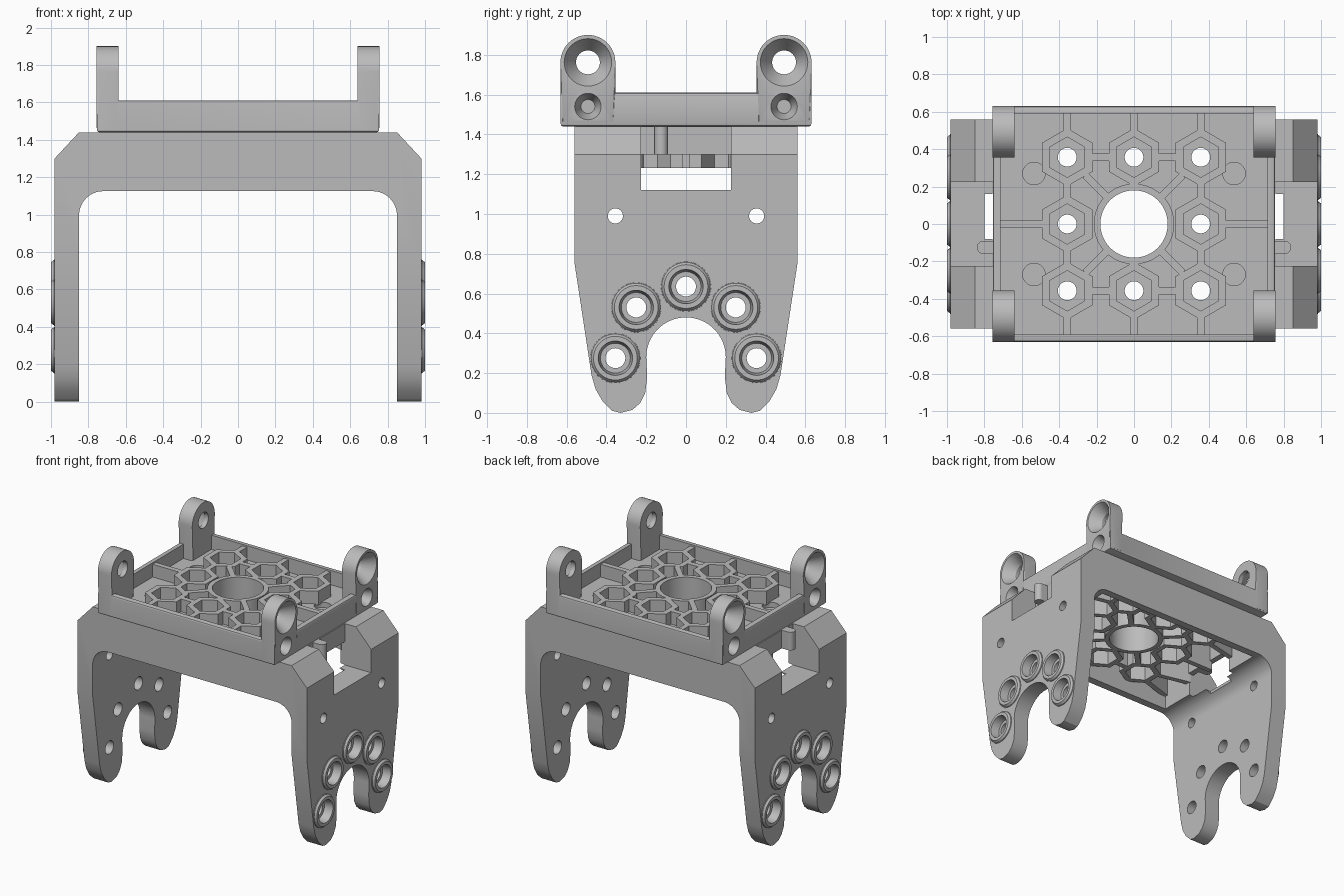
import bpy, bmesh
from math import pi, sin, cos, hypot, atan2
from mathutils import Matrix

if "Cube" in bpy.data.objects:
    bpy.data.objects.remove(bpy.data.objects["Cube"])

grey = bpy.data.materials.new("plain grey")
grey.use_nodes = True
COLOUR = (0.5, 0.5, 0.5, 1)
grey.diffuse_color = COLOUR
grey.node_tree.nodes["Principled BSDF"].inputs["Base Color"].default_value = COLOUR


def finish(name, bm):
    bmesh.ops.recalc_face_normals(bm, faces=bm.faces)
    mesh = bpy.data.meshes.new(name)
    bm.to_mesh(mesh)
    bm.free()
    mesh.materials.append(grey)
    ob = bpy.data.objects.new(name, mesh)
    bpy.context.collection.objects.link(ob)
    return ob


def circle(u, v, r, n=40, start=0.0):
    return [(u + r * cos(start + 2 * pi * i / n), v + r * sin(start + 2 * pi * i / n))
            for i in range(n)]


def arc(u, v, r, a0, a1, n=16):
    return [(u + r * cos(a0 + (a1 - a0) * i / n), v + r * sin(a0 + (a1 - a0) * i / n))
            for i in range(n + 1)]


def rect(u0, u1, v0, v1):
    return [(u0, v0), (u1, v0), (u1, v1), (u0, v1)]


def loft(name, axis, a, pts0, b, pts1=None, bevel=0):
    """Solid between two outlines placed at a and b along an axis."""
    place = {"x": lambda p, t: (t, *p), "y": lambda p, t: (p[0], t, p[1]),
             "z": lambda p, t: (*p, t)}[axis]
    bm = bmesh.new()
    lo = [bm.verts.new(place(p, a)) for p in pts0]
    hi = [bm.verts.new(place(p, b)) for p in (pts1 or pts0)]
    caps = [bm.faces.new(lo), bm.faces.new(hi[::-1])]
    n = len(lo)
    for i in range(n):
        bm.faces.new((lo[i], lo[(i + 1) % n], hi[(i + 1) % n], hi[i]))
    if bevel:
        edges = {e for f in caps for e in f.edges}
        bmesh.ops.bevel(bm, geom=list(edges), offset=bevel, segments=2,
                        affect="EDGES", profile=0.5)
    return finish(name, bm)


def ring(name, u, v, z0, z1, ro, ri, n, start):
    """Upright tube with n sides."""
    bm = bmesh.new()
    loops = [[bm.verts.new((x, y, z)) for x, y in circle(u, v, r, n, start)]
             for r, z in ((ro, z0), (ro, z1), (ri, z1), (ri, z0))]
    for k in range(4):
        p, q = loops[k], loops[(k + 1) % 4]
        for i in range(n):
            j = (i + 1) % n
            bm.faces.new((p[i], p[j], q[j], q[i]))
    return finish(name, bm)


def boolean(target, tool, operation="DIFFERENCE"):
    mod = target.modifiers.new("cut", "BOOLEAN")
    mod.operation, mod.object, mod.solver = operation, tool, "EXACT"
    bpy.context.view_layer.objects.active = target
    bpy.ops.object.modifier_apply(modifier=mod.name)
    bpy.data.objects.remove(tool)


def join(name, parts):
    bpy.ops.object.select_all(action="DESELECT")
    for p in parts:
        p.select_set(True)
    bpy.context.view_layer.objects.active = parts[0]
    bpy.ops.object.join()
    parts[0].name = name
    return parts[0]


# Bracket: arched front outline intersected with the leg outline
half = [(0.85, 1.44), (0.98, 1.30), (0.98, -0.1), (0.85, -0.1)] + arc(0.72, 0.995, 0.13, 0, pi / 2)
bracket = loft("bracket", "y", -0.7, half + [(-x, z) for x, z in half[::-1]], 0.7)
leg = [(0.56, 1.6), (0.56, 0.75), (0.475, 0.19), (0.455, 0.12), (0.42, 0.06), (0.37, 0.01),
       (0.33, 0), (0.27, 0.015), (0.23, 0.05), (0.205, 0.1), (0.195, 0.18)]
leg += arc(0, 0.28, 0.2, 0, pi / 2 - 0.1, 12)
boolean(bracket, loft("cut", "x", -1.2, leg + [(-y, z) for y, z in leg[::-1]], 1.2), "INTERSECT")

# Central opening and side notches
boolean(bracket, loft("cut", "z", 0.9, rect(-0.72, 0.72, -0.5, 0.5), 1.6))
for s in (-1, 1):
    boolean(bracket, loft("cut", "x", s * 0.6, rect(-0.225, 0.225, 1.12, 1.6), s * 1.2))
    slot = rect(*sorted((s * 0.6, s * 0.8)), -0.08, 0.16)
    boolean(bracket, loft("cut", "z", 0.9, slot, 1.3))

# Screw bosses and holes in the legs
bosses = [(0, 0.635), (0.25, 0.53), (-0.25, 0.53), (0.355, 0.275), (-0.355, 0.275)]
for y, z in bosses:
    for s in (-1, 1):
        boolean(bracket, loft("boss", "x", s * 0.95, circle(y, z, 0.125), s * 0.985), "UNION")
        boolean(bracket, loft("boss", "x", s * 0.98, circle(y, z, 0.1255), s, circle(y, z, 0.11)), "UNION")
        boolean(bracket, loft("cut", "x", s * 0.935, circle(y, z, 0.075), s * 1.01, circle(y, z, 0.088)))
    boolean(bracket, loft("cut", "x", -1.2, circle(y, z, 0.05), 1.2))
for y in (-0.355, 0.355):
    boolean(bracket, loft("cut", "x", -1.2, circle(y, 0.99, 0.038), 1.2))

# Latch walls and hooks in the notches
clips = []
for s in (-1, 1):
    clips.append(loft("latch_wall", "x", s * 0.71, rect(-0.225, 0.225, 1.30, 1.44), s * 0.755))
    clips.append(loft("latch_hook", "z", 1.30, rect(*sorted((s * 0.75, s * 0.81)), -0.16, -0.09), 1.44))
    clips.append(loft("latch_tip", "z", 1.30, circle(s * 0.805, -0.125, 0.035, 24), 1.44))
latches = join("latches", clips)

# Tray with four ears
tray = loft("tray", "z", 1.44, rect(-0.755, 0.755, -0.63, 0.63), 1.61, bevel=0.012)
boolean(tray, loft("cut", "z", 1.50, rect(-0.715, 0.715, -0.59, 0.59), 1.8))
for sx in (-1, 1):
    for sy in (-1, 1):
        c = sy * 0.493
        outline = [(c - 0.138, 1.453), (c + 0.138, 1.453)] + arc(c, 1.762, 0.138, 0, pi, 24)
        boolean(tray, loft("ear", "x", sx * 0.64, outline, sx * 0.756, bevel=0.012), "UNION")
        boolean(tray, loft("cut", "x", sx * 0.6, circle(c, 1.762, 0.06), sx * 0.8))
        boolean(tray, loft("cut", "x", sx * 0.67, circle(c, 1.762, 0.06),
                           sx * 0.757, circle(c, 1.762, 0.12)))
        boolean(tray, loft("cut", "x", sx * 0.67, circle(c, 1.54, 0.035),
                           sx * 0.757, circle(c, 1.54, 0.067)))
        boolean(tray, loft("cut", "z", 1.46, circle(sx * 0.535, sy * 0.27, 0.06), 1.55))

# Floor holes
STEP = 0.357
cells = [(i * STEP, j * STEP) for i in (-1, 0, 1) for j in (-1, 0, 1) if i or j]
boolean(tray, loft("cut", "z", 1.3, circle(0, 0, 0.18, 64), 1.7))
for x, y in cells:
    boolean(tray, loft("cut", "z", 1.3, circle(x, y, 0.05), 1.7))


def rib(p, q, z0, z1, w=0.02):
    dx, dy = q[0] - p[0], q[1] - p[1]
    ob = loft("rib", "z", z0, rect(0, hypot(dx, dy), -w, w), z1)
    ob.data.transform(Matrix.Translation((*p, 0)) @ Matrix.Rotation(atan2(dy, dx), 4, "Z"))
    return ob


def lattice(name, z0, z1, reach_x, reach_y):
    """Hexagonal sockets, a centre tube and the ribs that tie them together."""
    parts = [ring("tube", 0, 0, z0, z1, 0.215, 0.18, 64, 0)]
    parts += [ring("socket", x, y, z0, z1, 0.155, 0.108, 6, pi / 2) for x, y in cells]
    for s in (-1, 1):
        for i in (-1, 0, 1):
            parts.append(rib((i * STEP, s * 0.49), (i * STEP, s * reach_y), z0, z1))
        parts.append(rib((s * 0.48, 0), (s * reach_x, 0), z0, z1))
        for t in (-1, 1):
            parts.append(rib((s * 0.12, t * STEP), (s * 0.24, t * STEP), z0, z1))
            parts.append(rib((s * STEP, t * 0.14), (s * STEP, t * 0.22), z0, z1))
            parts.append(rib((s * 0.14, t * 0.14), (s * 0.26, t * 0.26), z0, z1))
    return join(name, parts)


tray_ribs = lattice("tray_ribs", 1.49, 1.598, 0.73, 0.6)
under_ribs = lattice("under_ribs", 1.23, 1.445, 0.73, 0.51)

# Diagonal braces under the tray, from the outer sockets to the side walls
braces = [rib((s * 0.47, t * 0.42), (s * 0.73, t * 0.5), 1.23, 1.445) for s in (-1, 1) for t in (-1, 1)]
braces += [rib((s * 0.47, t * 0.3), (s * 0.73, t * 0.24), 1.23, 1.445) for s in (-1, 1) for t in (-1, 1)]
side_braces = join("side_braces", braces)

# Smooth the round surfaces and keep the edges crisp
bpy.ops.object.select_all(action="DESELECT")
for ob in (bracket, latches, tray, tray_ribs, under_ribs, side_braces):
    ob.select_set(True)
bpy.context.view_layer.objects.active = bracket
bpy.ops.object.shade_smooth_by_angle(angle=0.5)
